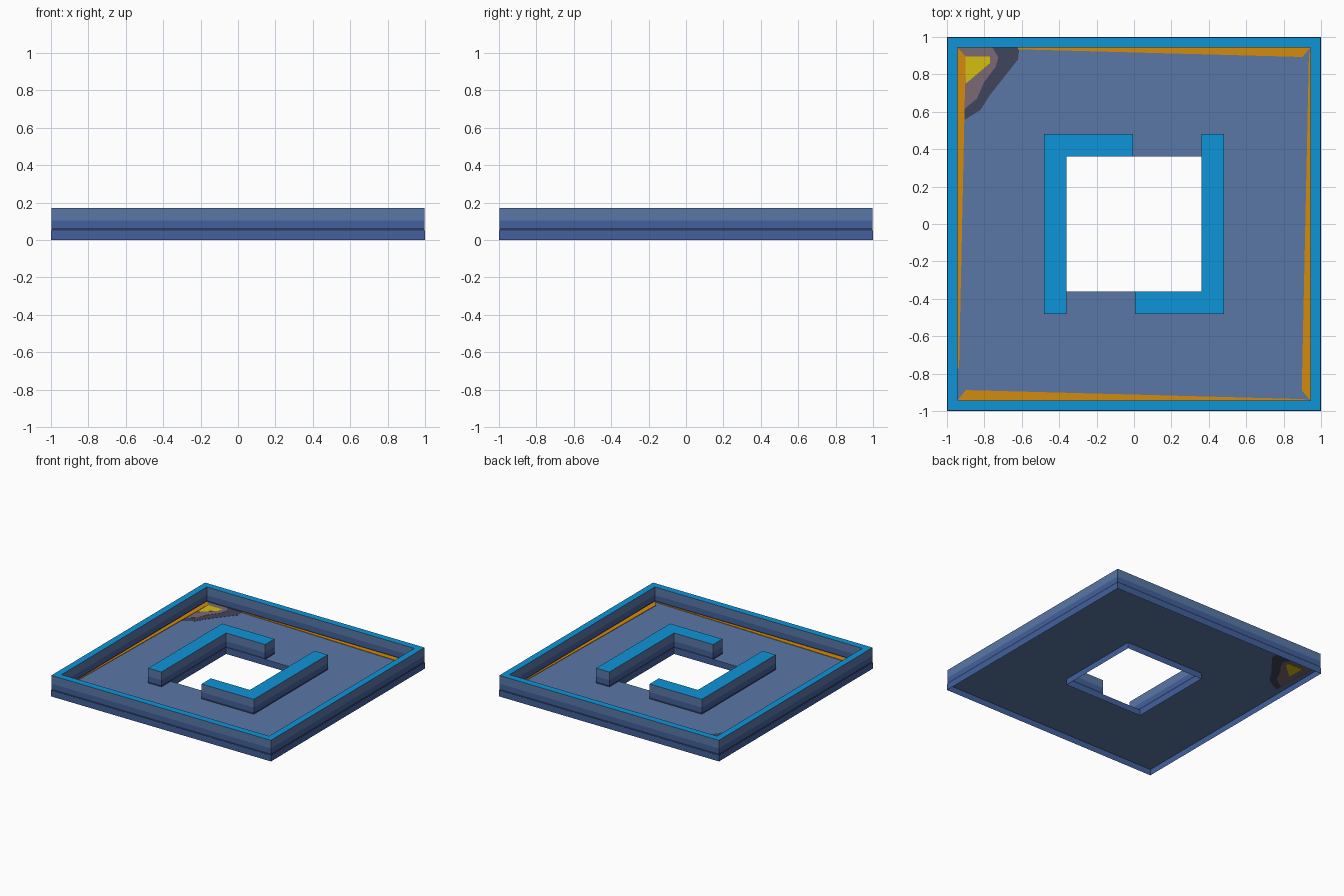
import bpy

if "Cube" in bpy.data.objects:
    bpy.data.objects.remove(bpy.data.objects["Cube"])

FLOOR, TOP = 0.05, 0.172


def material(name, r, g, b):
    """Flat colour given as sRGB 0-255, stored as linear."""
    m = bpy.data.materials.new(name)
    lin = [(c / 255 / 12.92) if c < 10 else ((c / 255 + 0.055) / 1.055) ** 2.4 for c in (r, g, b)]
    m.diffuse_color = (*lin, 1)
    m.use_nodes = True
    m.node_tree.nodes["Principled BSDF"].inputs["Base Color"].default_value = m.diffuse_color
    return m


slate = material("slate_blue", 90, 119, 166)
mid = material("mid_blue", 66, 97, 158)
navy = material("dark_navy", 44, 58, 90)
bright = material("bright_blue", 13, 148, 217)
orange = material("orange", 213, 139, 13)
yellow = material("yellow", 214, 191, 16)
mauve = material("mauve", 123, 105, 116)
dark = material("dark_slate", 64, 69, 92)


def make(name, verts, faces, mats, idx):
    me = bpy.data.meshes.new(name)
    me.from_pydata(verts, [], faces)
    for m in mats:
        me.materials.append(m)
    for p, i in zip(me.polygons, idx):
        p.material_index = i
    ob = bpy.data.objects.new(name, me)
    bpy.context.collection.objects.link(ob)
    return ob


def square(h):
    return [(-h, -h), (h, -h), (h, h), (-h, h)]


def sides(loop, levels, verts, faces, idx):
    """Banded vertical sides along a loop; one material per band. Returns top ring."""
    n, start = len(loop), len(verts)
    for z in levels:
        verts += [(x, y, z) for x, y in loop]
    for k in range(len(levels) - 1):
        a = start + k * n
        for i in range(n):
            j = (i + 1) % n
            faces.append((a + i, a + j, a + n + j, a + n + i))
            idx.append(k)
    return [start + (len(levels) - 1) * n + i for i in range(n)]


BANDS = [FLOOR, 0.063, 0.105, TOP]
WALL_MATS = [navy, mid, slate, bright]


def frame_wall(name, outer, inner):
    v, f, idx = [], [], []
    o = sides(square(outer), BANDS, v, f, idx)
    i = sides(square(inner)[::-1], BANDS, v, f, idx)[::-1]
    for k in range(4):
        j = (k + 1) % 4
        f.append((o[k], o[j], i[j], i[k]))
        idx.append(3)
    make(name, v, f, WALL_MATS, idx)


def solid_wall(name, loop):
    v, f, idx = [], [], []
    f_top = sides(loop, BANDS, v, f, idx)
    f.append(f_top)
    idx.append(3)
    make(name, v, f, WALL_MATS, idx)


def plate(name, pts, z0, z1, mat):
    """Thin painted plate; points counter-clockwise."""
    v, f, idx = [], [], []
    top = sides(pts, [z0, z1], v, f, idx)
    f += [top, list(range(len(pts)))[::-1]]
    make(name, v, f, [mat], [0] * len(f))


# Floor sheet with square opening
HOLE = 0.36
v = [(x, y, FLOOR) for x, y in square(1) + square(HOLE)]
f = [(k, (k + 1) % 4, 4 + (k + 1) % 4, 4 + k) for k in range(4)]
make("floor", v, f, [slate], [0] * 4)

# Skirts hanging below the floor, open underneath
for name, loop in (("outer_skirt", square(1)), ("opening_skirt", square(HOLE)[::-1])):
    v, f, idx = [], [], []
    sides(loop, [0, FLOOR], v, f, idx)
    make(name, v, f, [mid], idx)

# Outer rim and the two hooked walls round the opening
frame_wall("outer_rim", 0.998, 0.943)
hook = [(-0.48, -0.48), (-HOLE, -0.48), (-HOLE, HOLE), (-0.005, HOLE), (-0.005, 0.48), (-0.48, 0.48)]
solid_wall("left_hook_wall", hook)
solid_wall("right_hook_wall", [(-x, -y) for x, y in hook])

# Corner patch, nested colours seen from above and below
patches = [
    ("corner_patch_outer", dark, [(-0.97, 0.97), (-0.95, 0.54), (-0.90, 0.56), (-0.82, 0.61),
                                  (-0.77, 0.69), (-0.62, 0.88), (-0.61, 0.97)]),
    ("corner_patch_middle", mauve, [(-0.96, 0.96), (-0.95, 0.59), (-0.90, 0.62), (-0.84, 0.67),
                                    (-0.80, 0.76), (-0.74, 0.84), (-0.725, 0.89), (-0.76, 0.95)]),
    ("corner_patch_inner", yellow, [(-0.90, 0.895), (-0.90, 0.75), (-0.77, 0.86), (-0.77, 0.895)]),
]
for n, (name, mat, pts) in enumerate(patches, 1):
    plate(name, pts, FLOOR - 0.0012 * n, FLOOR + 0.0012 * n, mat)

# Tapered orange strips at the foot of the rim
E = 0.943
strips = {
    "back_strip": [(-0.62, E), (-0.62, 0.934), (0.90, 0.893), (E, E)],
    "right_strip": [(E, E), (0.935, 0.90), (0.897, -0.89), (E, -E)],
    "front_strip": [(-E, -E), (E, -E), (0.90, -0.936), (-0.90, -0.888)],
    "left_strip": [(-E, E), (-E, -0.78), (-0.935, -0.76), (-0.90, 0.895)],
}
for name, pts in strips.items():
    plate(name, pts, FLOOR + 0.0005, FLOOR + 0.005, orange)
